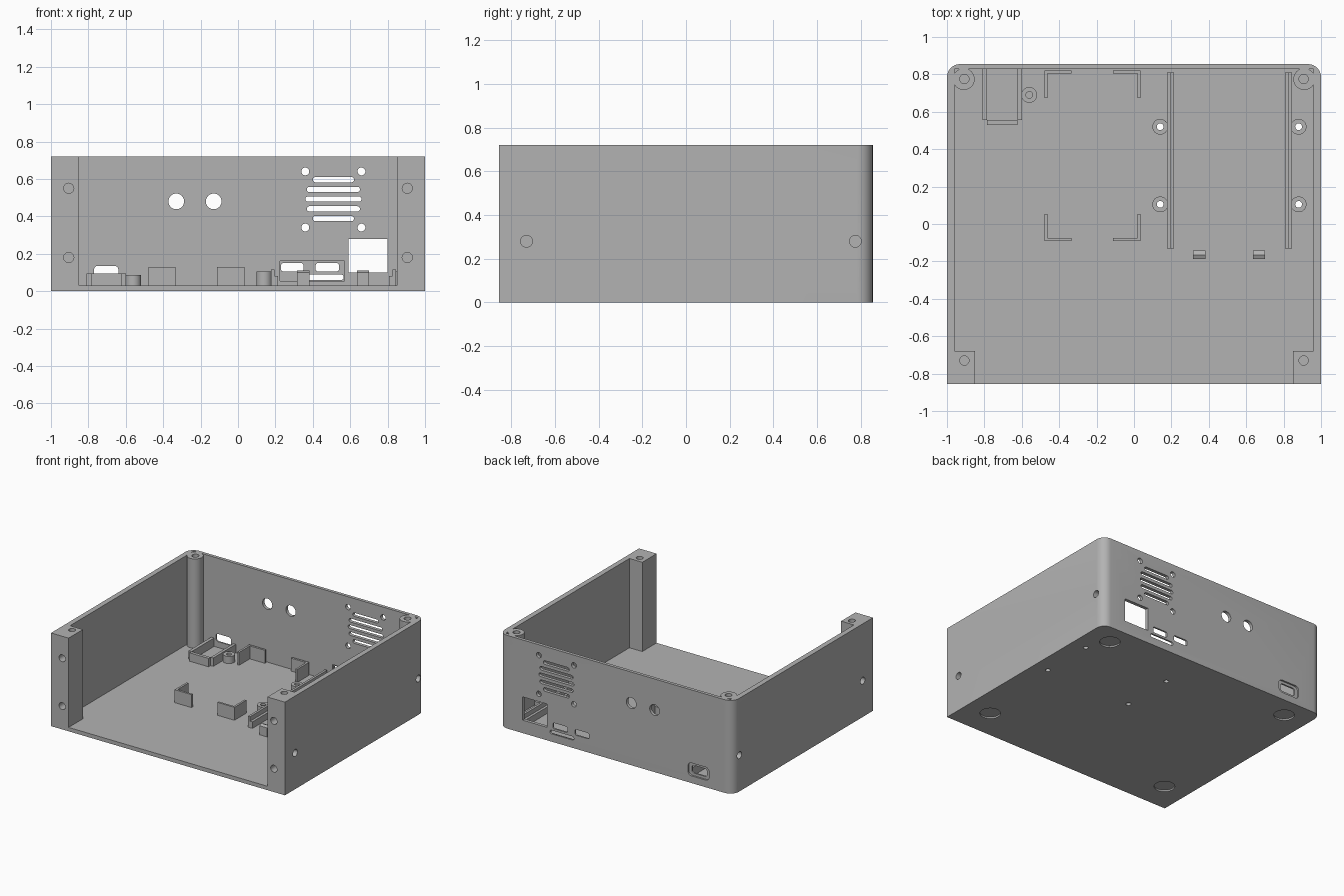
import bpy, bmesh
from math import cos, sin, pi, radians

cube = bpy.data.objects.get("Cube")
if cube:
    bpy.data.objects.remove(cube, do_unlink=True)

grey = bpy.data.materials.new("plain_grey")
grey.use_nodes = True
grey.diffuse_color = (0.45, 0.45, 0.45, 1)
grey.node_tree.nodes["Principled BSDF"].inputs["Base Color"].default_value = grey.diffuse_color

AXES = {"x": lambda u, v, w: (w, u, v),
        "y": lambda u, v, w: (u, w, v),
        "z": lambda u, v, w: (u, v, w)}


def prism(name, points, axis, lo, hi):
    """Extrude a flat outline along an axis from lo to hi."""
    bm = bmesh.new()
    place = AXES[axis]
    ends = [[bm.verts.new(place(u, v, w)) for u, v in points] for w in (lo, hi)]
    bm.faces.new(ends[0])
    bm.faces.new(ends[1])
    n = len(points)
    for i in range(n):
        j = (i + 1) % n
        bm.faces.new((ends[0][i], ends[0][j], ends[1][j], ends[1][i]))
    bmesh.ops.recalc_face_normals(bm, faces=bm.faces)
    mesh = bpy.data.meshes.new(name)
    bm.to_mesh(mesh)
    bm.free()
    mesh.materials.append(grey)
    obj = bpy.data.objects.new(name, mesh)
    bpy.context.collection.objects.link(obj)
    return obj


def arc(cx, cy, r, start, end, steps=8):
    angles = [radians(start + (end - start) * i / steps) for i in range(steps + 1)]
    return [(cx + r * cos(a), cy + r * sin(a)) for a in angles]


def circle(cx, cy, r, n=32):
    return [(cx + r * cos(2 * pi * i / n), cy + r * sin(2 * pi * i / n)) for i in range(n)]


def rect(u0, u1, v0, v1):
    return [(u0, v0), (u1, v0), (u1, v1), (u0, v1)]


def rounded(u0, u1, v0, v1, r):
    return (arc(u1 - r, v1 - r, r, 0, 90) + arc(u0 + r, v1 - r, r, 90, 180)
            + arc(u0 + r, v0 + r, r, 180, 270) + arc(u1 - r, v0 + r, r, 270, 360))


def box(name, x0, x1, y0, y1, z0, z1):
    return prism(name, rect(x0, x1, y0, y1), "z", z0, z1)


def cut(target, points, axis, lo, hi):
    """Cut a prism out of the target."""
    cut_with(target, prism("cutter", points, axis, lo, hi))


def cut_with(target, cutter):
    cutter.hide_render = True
    mod = target.modifiers.new("cut", "BOOLEAN")
    mod.operation, mod.solver, mod.object = "DIFFERENCE", "EXACT", cutter
    bpy.context.view_layer.objects.active = target
    bpy.ops.object.modifier_apply(modifier=mod.name)
    bpy.data.objects.remove(cutter, do_unlink=True)


FRONT, BACK, TOP, FLOOR = -0.855, 0.855, 0.72, 0.03
INNER, OUTER = 0.8, 0.9   # range passing through the back wall
SIDES = (-1, 1)

# Shell with rounded back corners, hollowed around the corner posts
outline = ([(-1, FRONT), (1, FRONT)] + arc(0.93, 0.785, 0.07, 0, 90)
           + arc(-0.93, 0.785, 0.07, 90, 180))
shell = prism("case_shell", outline, "z", 0, TOP)
half = [(0.85, -0.9), (0.85, -0.68), (0.96, -0.68), (0.96, 0.83)]
cavity = prism("cavity", half + [(-x, y) for x, y in reversed(half)], "z", FLOOR, 0.8)
for s in SIDES:
    cut(cavity, circle(s * 0.91, 0.775, 0.058, 40), "z", -1, 1)
cut_with(shell, cavity)

# Screw holes in the posts and foot recesses under the floor
for s in SIDES:
    for y in (-0.73, 0.775):
        cut(shell, circle(s * 0.907, y, 0.025), "z", 0.55, 0.8)
        cut(shell, circle(y, 0.28, 0.027), "x", *sorted((s * 0.9, s * 1.1)))
    for z in (0.18, 0.55):
        cut(shell, circle(s * 0.905, z, 0.027), "y", -0.9, -0.76)
    for y in (-0.62, 0.69):
        cut(shell, circle(s * 0.8, y, 0.073), "z", -0.1, 0.012)

# Back wall: button holes, fan grille and its screw holes
for x in (-0.33, -0.13):
    cut(shell, circle(x, 0.48, 0.042), "y", INNER, OUTER)
for i, w in enumerate((0.11, 0.142, 0.15, 0.142, 0.11)):
    z = 0.388 + 0.052 * i
    cut(shell, rounded(0.51 - w, 0.51 + w, z - 0.014, z + 0.014, 0.0135), "y", INNER, OUTER)
for x in (0.36, 0.66):
    for z in (0.34, 0.64):
        cut(shell, circle(x, z, 0.021), "y", INNER, OUTER)

# Back wall: large socket opening, port slots and thinned areas
cut(shell, rect(0.59, 0.8, 0.1, 0.28), "y", INNER, OUTER)
cut(shell, rect(0.225, 0.57, 0.055, 0.16), "y", INNER, 0.842)
for x0, x1, z0, z1 in ((0.23, 0.35, 0.105, 0.15), (0.415, 0.54, 0.105, 0.15),
                       (0.36, 0.565, 0.06, 0.088)):
    cut(shell, rounded(x0, x1, z0, z1, 0.013), "y", INNER, OUTER)
cut(shell, rounded(-0.795, -0.615, 0.055, 0.155, 0.03), "y", 0.842, OUTER)
cut(shell, rounded(-0.77, -0.64, 0.075, 0.135, 0.02), "y", INNER, OUTER)

# Board standoffs, the four main ones open through the floor
parts = [shell]


def standoff(name, x, y, top):
    post = prism(name, circle(x, y, 0.042), "z", FLOOR, top)
    cut(post, circle(x, y, 0.018), "z", 0, 0.3)
    parts.append(post)


for x in (0.14, 0.88):
    for y in (0.105, 0.52):
        standoff("board_standoff", x, y, 0.105)
        cut(shell, circle(x, y, 0.018), "z", -0.1, 0.1)
standoff("small_board_standoff", -0.56, 0.69, 0.085)

# Small board tray against the back wall
box("tray_side_left", -0.81, -0.785, 0.555, 0.832, FLOOR, 0.095)
box("tray_side_right", -0.622, -0.6, 0.555, 0.832, FLOOR, 0.095)
box("tray_stop", -0.785, -0.622, 0.53, 0.555, FLOOR, 0.095)

# Corner brackets holding a drive
ARM, THICK = 0.145, 0.016
for x, dx in ((-0.478, 1), (0.034, -1)):
    for y, dy in ((-0.092, 1), (0.82, -1)):
        corner = [(0, 0), (ARM, 0), (ARM, THICK), (THICK, THICK), (THICK, ARM), (0, ARM)]
        prism("drive_bracket", [(x + dx * u, y + dy * v) for u, v in corner],
              "z", FLOOR, 0.13)

# Stepped board rails, taller on their outer sides
step = [(0, FLOOR), (0.038, FLOOR), (0.038, 0.08), (0.018, 0.08), (0.018, 0.115), (0, 0.115)]
for x, d in ((0.176, 1), (0.845, -1)):
    prism("board_rail", [(x + d * u, z) for u, z in step], "y", -0.13, 0.81)

# Front board clips with a sloped catch
clip = [(-0.187, FLOOR), (-0.142, FLOOR), (-0.142, 0.1), (-0.165, 0.11), (-0.187, 0.1)]
for x in (0.348, 0.668):
    prism("board_clip", clip, "x", x - 0.033, x + 0.033)

# Smooth the round surfaces, keeping edges sharp
bpy.ops.object.select_all(action="DESELECT")
for part in parts:
    part.select_set(True)
bpy.context.view_layer.objects.active = shell
bpy.ops.object.shade_smooth_by_angle(angle=radians(30))
